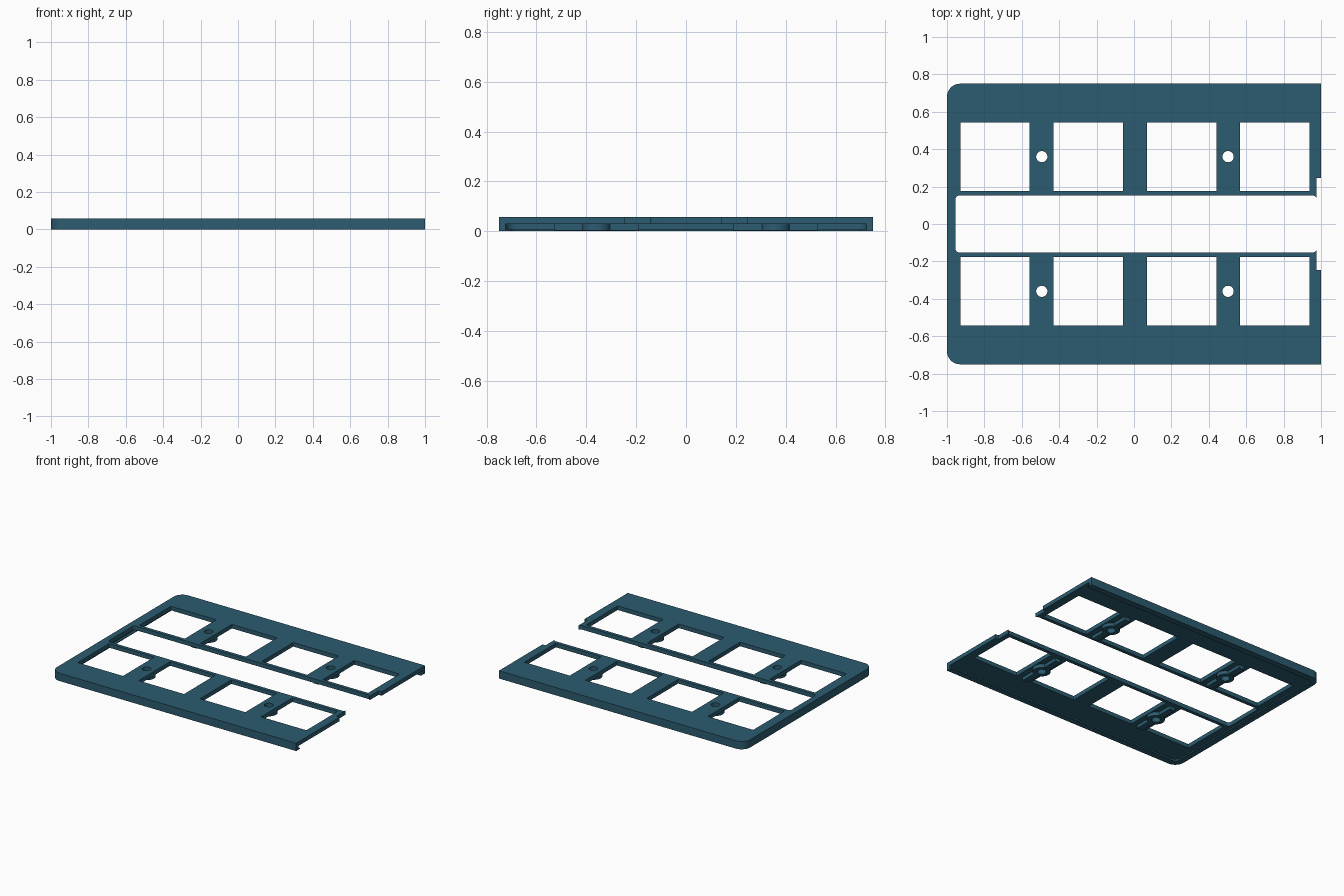
import bpy, bmesh, math

if "Cube" in bpy.data.objects:
    bpy.data.objects.remove(bpy.data.objects["Cube"], do_unlink=True)

teal = bpy.data.materials.new("dark teal")
teal.use_nodes = True
colour = (0.025, 0.107, 0.162, 1)
teal.diffuse_color = colour
teal.node_tree.nodes["Principled BSDF"].inputs["Base Color"].default_value = colour

TOP, DECK = 0.058, 0.028        # top surface, underside of the deck
WINDOW_X = (-0.743, -0.245, 0.255, 0.753)
SCREW_X = (-0.493, 0.503)
SCREW_Y = 0.36


def arc(cx, cy, r, a0, a1, n=10):
    return [(cx + r * math.cos(math.radians(a0 + (a1 - a0) * i / n)),
             cy + r * math.sin(math.radians(a0 + (a1 - a0) * i / n))) for i in range(n + 1)]


def circle(cx, cy, r):
    return arc(cx, cy, r, 0, 360, 32)[:-1]


def rect(x0, y0, x1, y1):
    return [(x0, y0), (x1, y0), (x1, y1), (x0, y1)]


def mirrored(half):
    """Close a half outline (y > 0) with its reflection in y."""
    return half + [(x, -y) for x, y in reversed(half)]


def slab(name, loops, z0, z1):
    """Extrude the first outline, with the other loops as holes."""
    cu = bpy.data.curves.new(name + "_outline", 'CURVE')
    cu.dimensions, cu.fill_mode = '2D', 'BOTH'
    cu.extrude = (z1 - z0) / 2
    for pts in loops:
        sp = cu.splines.new('POLY')
        sp.points.add(len(pts) - 1)
        for p, (x, y) in zip(sp.points, pts):
            p.co = (x, y, 0, 1)
        sp.use_cyclic_u = True
    tmp = bpy.data.objects.new(name + "_outline", cu)
    bpy.context.collection.objects.link(tmp)
    bpy.context.view_layer.update()
    mesh = bpy.data.meshes.new_from_object(
        tmp.evaluated_get(bpy.context.evaluated_depsgraph_get()))
    bpy.data.objects.remove(tmp, do_unlink=True)
    bpy.data.curves.remove(cu)
    bm = bmesh.new()
    bm.from_mesh(mesh)
    bmesh.ops.remove_doubles(bm, verts=bm.verts, dist=1e-5)
    bmesh.ops.translate(bm, verts=bm.verts, vec=(0, 0, (z0 + z1) / 2))
    bmesh.ops.recalc_face_normals(bm, faces=bm.faces)
    bm.to_mesh(mesh)
    bm.free()
    mesh.name = name
    mesh.materials.clear()
    mesh.materials.append(teal)
    ob = bpy.data.objects.new(name, mesh)
    bpy.context.collection.objects.link(ob)
    bpy.ops.object.select_all(action='DESELECT')
    ob.select_set(True)
    bpy.context.view_layer.objects.active = ob
    bpy.ops.object.shade_smooth_by_angle(angle=math.radians(30))
    return ob


# Rounded left corner of the outside edge
outer = [(1, 0.75)] + arc(-0.93, 0.68, 0.07, 90, 180)

# Deck: C-shaped plate round the long slot, notched at the open end
slot_edge = ([(0.975, 0.14)] + arc(0.958, 0.135, 0.017, 30, 90, 4)
             + arc(-0.935, 0.132, 0.02, 90, 180, 5))
slot_edge = mirrored(slot_edge)
deck = (outer + [(x, -y) for x, y in reversed(outer)]
        + [(1, -0.245), (0.975, -0.245)] + slot_edge[::-1]
        + [(0.975, 0.245), (1, 0.245)])
holes = []
for s in (1, -1):
    holes += [rect(x - 0.185, s * 0.177, x + 0.185, s * 0.543) for x in WINDOW_X]
    holes += [circle(x, s * SCREW_Y, 0.03) for x in SCREW_X]
slab("deck", [deck] + holes, DECK, TOP)


# Rim on three sides, with a thin lip turned inward at the bottom
def u_rim(name, x_in, y_in, r, z0, z1):
    inner = arc(x_in + r, y_in - r, r, 180, 90) + [(1, y_in)]
    lower = [(x, -y) for x, y in reversed(inner)]
    slab(name, [mirrored(outer) + lower + inner], z0, z1)


u_rim("rim_wall", -0.975, 0.725, 0.045, 0.006, DECK)
u_rim("rim_lip", -0.957, 0.705, 0.03, 0, 0.006)

# Screw bosses with stiffening ribs under the deck
for x in SCREW_X:
    for s, side in ((1, "back"), (-1, "front")):
        tag = side + ("_left" if x > 0 else "_right")
        slab("boss_" + tag, [circle(x, s * SCREW_Y, 0.06), circle(x, s * SCREW_Y, 0.03)],
             0.002, DECK)
        for part, y0, y1 in (("inner", 0.19, 0.31), ("outer", 0.41, 0.53)):
            slab("rib_" + part + "_" + tag,
                 [rect(x - 0.022, s * y0, x + 0.022, s * y1)], 0.003, DECK)
